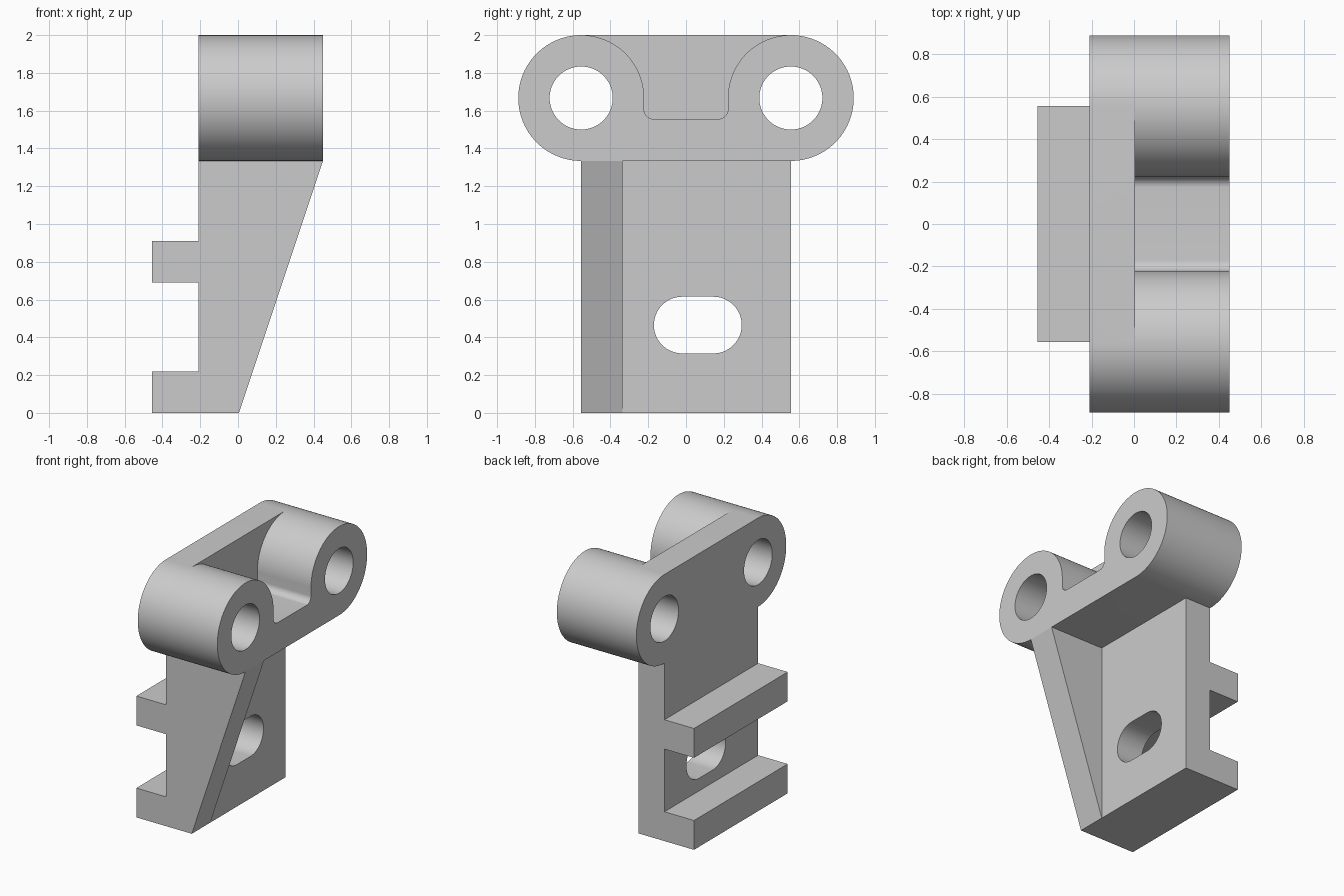
import bpy
import bmesh
from math import sin, cos, pi, radians
from mathutils import Vector

cube = bpy.data.objects.get("Cube")
if cube:
    bpy.data.objects.remove(cube, do_unlink=True)

# Main dimensions
BACK, FACE, FRONT = -0.21, 0.005, 0.45
REAR = -0.455
HALF = 0.555            # half width of the plate, also the boss spacing
BOSS_Z, BOSS_R, HOLE_R = 1.667, 0.333, 0.167
HEAD_BOTTOM = BOSS_Z - BOSS_R

grey = bpy.data.materials.new("light_grey")
grey.use_nodes = True
colour = (0.6, 0.6, 0.6, 1)
grey.diffuse_color = colour
grey.node_tree.nodes["Principled BSDF"].inputs["Base Color"].default_value = colour


def arc(cu, cv, r, start, end, steps=48):
    """Points along an arc, angles in degrees."""
    angles = [radians(start + (end - start) * i / steps) for i in range(steps + 1)]
    return [(cu + r * cos(a), cv + r * sin(a)) for a in angles]


def extrude(name, profile, low, high, axis):
    """Extrude a (y, z) profile along x, or an (x, z) profile along y."""
    bm = bmesh.new()
    if axis == "x":
        verts = [bm.verts.new((low, u, v)) for u, v in profile]
        step = Vector((high - low, 0, 0))
    else:
        verts = [bm.verts.new((u, low, v)) for u, v in profile]
        step = Vector((0, high - low, 0))
    face = bm.faces.new(verts)
    result = bmesh.ops.extrude_face_region(bm, geom=[face], use_keep_orig=True)
    moved = [g for g in result["geom"] if isinstance(g, bmesh.types.BMVert)]
    bmesh.ops.translate(bm, verts=moved, vec=step)
    bmesh.ops.recalc_face_normals(bm, faces=bm.faces)
    mesh = bpy.data.meshes.new(name)
    bm.to_mesh(mesh)
    bm.free()
    mesh.materials.append(grey)
    obj = bpy.data.objects.new(name, mesh)
    bpy.context.collection.objects.link(obj)
    return obj


def combine(body, tool, operation):
    """Apply a boolean and discard the tool."""
    mod = body.modifiers.new(operation.lower(), "BOOLEAN")
    mod.operation, mod.solver, mod.object = operation, "EXACT", tool
    bpy.ops.object.select_all(action="DESELECT")
    bpy.context.view_layer.objects.active = body
    body.select_set(True)
    bpy.ops.object.modifier_apply(modifier=mod.name)
    bpy.data.objects.remove(tool, do_unlink=True)


# Upright plate with two rear rails
side = [(FACE, 0), (FACE, BOSS_Z), (BACK, BOSS_Z), (BACK, 0.91), (REAR, 0.91),
        (REAR, 0.69), (BACK, 0.69), (BACK, 0.22), (REAR, 0.22), (REAR, 0)]
bracket = extrude("bracket", side, -HALF, HALF, "y")

# Tapered rib along the right edge
rib = extrude("rib", [(-0.1, 0), (FACE, 0), (FRONT, HEAD_BOTTOM),
                      (0.4, 1.45), (-0.1, 1.45)], -HALF, -0.335, "y")
combine(bracket, rib, "UNION")

# Rounded head spanning both bosses
outline = arc(HALF, BOSS_Z, BOSS_R, -90, 90) + arc(-HALF, BOSS_Z, BOSS_R, 90, 270)
combine(bracket, extrude("head", outline, BACK, FRONT, "x"), "UNION")

# Pocket between the bosses, open at the top and front
inner, floor, fillet = HALF - BOSS_R, 1.556, 0.05
half_pocket = ([(HALF, 2.1)] + arc(HALF, BOSS_Z, BOSS_R, 90, 180)
               + arc(inner - fillet, floor + fillet, fillet, 0, -90, 12))
pocket = half_pocket + [(-y, z) for y, z in reversed(half_pocket)]
combine(bracket, extrude("pocket", pocket, FACE, 0.6, "x"), "DIFFERENCE")

# Bores through the bosses
for y in (-HALF, HALF):
    circle = arc(y, BOSS_Z, HOLE_R, 0, 360, 72)[:-1]
    combine(bracket, extrude("bore", circle, -0.6, 0.6, "x"), "DIFFERENCE")

# Slot through the plate
slot = arc(0.145, 0.465, 0.15, -90, 90, 32) + arc(-0.02, 0.465, 0.15, 90, 270, 32)
combine(bracket, extrude("slot", slot, -0.6, 0.6, "x"), "DIFFERENCE")

bpy.ops.object.shade_smooth_by_angle(angle=radians(15))
